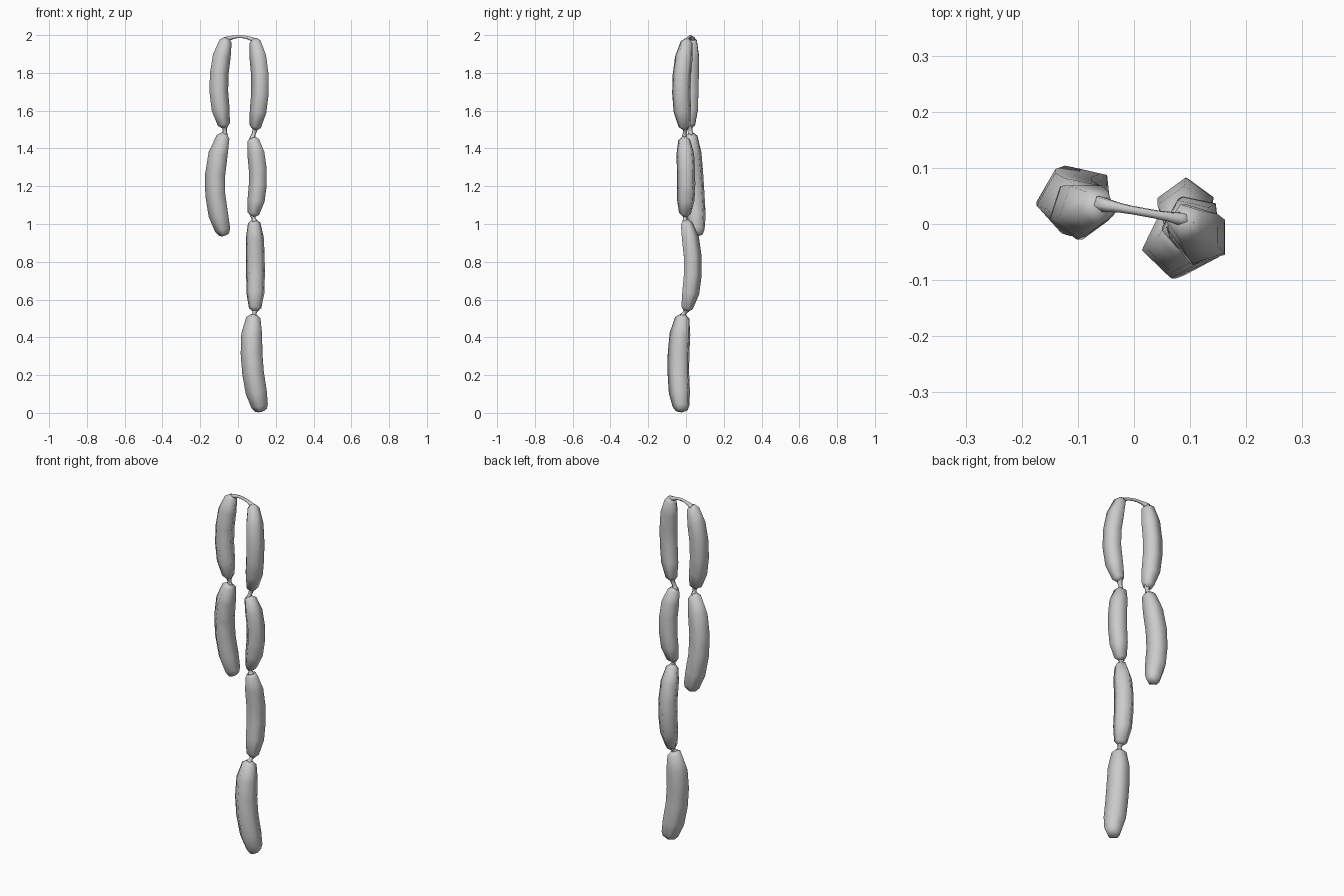
import bpy
import bmesh
from math import cos, sin, radians, pi
from mathutils import Vector

cube = bpy.data.objects.get("Cube")
if cube:
    bpy.data.objects.remove(cube, do_unlink=True)

grey = bpy.data.materials.new("pale grey")
grey.use_nodes = True
colour = (0.6, 0.6, 0.6, 1)
grey.diffuse_color = colour
grey.node_tree.nodes["Principled BSDF"].inputs["Base Color"].default_value = colour


def tube(name, path, radii, sides, phase):
    """Sweep a polygon along a path with a radius for each point."""
    bm = bmesh.new()
    rings = []
    for i, (p, r) in enumerate(zip(path, radii)):
        tangent = path[min(i + 1, len(path) - 1)] - path[max(i - 1, 0)]
        if abs(tangent.z) > abs(tangent.x):
            # hanging parts keep their polygon aligned with x and y
            turn = Vector((0, 0, -1)).rotation_difference(tangent)
        else:
            turn = Vector((0, 0, 1)).rotation_difference(tangent)
        ring = []
        for k in range(sides):
            a = radians(phase) + 2 * pi * k / sides
            ring.append(bm.verts.new(p + turn @ Vector((cos(a), sin(a), 0)) * r))
        rings.append(ring)
    for a, b in zip(rings, rings[1:]):
        for k in range(sides):
            n = (k + 1) % sides
            bm.faces.new((a[k], a[n], b[n], b[k]))
    bm.faces.new(rings[0])
    bm.faces.new(rings[-1])
    bmesh.ops.recalc_face_normals(bm, faces=bm.faces)
    for f in bm.faces:
        f.smooth = True
    mesh = bpy.data.meshes.new(name)
    bm.to_mesh(mesh)
    bm.free()
    mesh.materials.append(grey)
    obj = bpy.data.objects.new(name, mesh)
    bpy.context.collection.objects.link(obj)


def bowed(start, end, bow, steps):
    """Points along a line that is pushed sideways in the middle."""
    s, e, b = Vector(start), Vector(end), Vector(bow)
    return [s.lerp(e, t) + b * 4 * t * (1 - t) for t in steps]


# Fractions of length and of radius along one sausage
tied = [(0, .28), (.035, .66), (.2, .96), (.4, 1), (.6, 1), (.8, .96), (.965, .66), (1, .28)]
loose = tied[:5] + [(.8, .98), (.94, .78), (.985, .56), (1, .3)]

# name, top, bottom, bow, radius, polygon turn, profile
links = [
    ("right_upper_sausage", (-.06, .03, 1.985), (-.07, .02, 1.51), (-.037, 0, 0), .052, 270, tied),
    ("right_lower_sausage", (-.07, .025, 1.48), (-.068, .06, .94), (-.05, 0, 0), .057, 114, loose),
    ("left_upper_sausage", (.088, .008, 1.98), (.09, -.005, 1.5), (.033, -.026, 0), .051, 36, tied),
    ("left_second_sausage", (.078, -.01, 1.46), (.08, -.005, 1.04), (.03, .01, 0), .051, 42, tied),
    ("left_third_sausage", (.085, -.005, 1.02), (.09, -.002, .54), (.005, .036, 0), .052, 90, tied),
    ("left_bottom_sausage", (.085, -.015, .52), (.125, -.02, .008), (-.028, -.02, 0), .061, 46, loose),
]
for name, top, bottom, bow, radius, turn, profile in links:
    tube(name, bowed(top, bottom, bow, [t for t, r in profile]),
         [r * radius for t, r in profile], 5, turn)

# Twisted casing between neighbouring sausages
for name, upper, lower in (("right_twist", 0, 1), ("left_upper_twist", 2, 3),
                           ("left_middle_twist", 3, 4), ("left_lower_twist", 4, 5)):
    path = bowed(links[upper][2], links[lower][1], (0, 0, 0), [-.3, 0, .5, 1, 1.3])
    tube(name, path, [.018, .014, .011, .014, .018], 5, 90)

# Thin loop that joins the two strings at the top
loop = bowed((-.065, .036, 1.975), (.1, .006, 1.965), (0, 0, .022),
             [i / 8 for i in range(9)])
tube("top_loop", loop, [.016, .012, .009, .008, .008, .008, .009, .012, .016], 6, 0)
